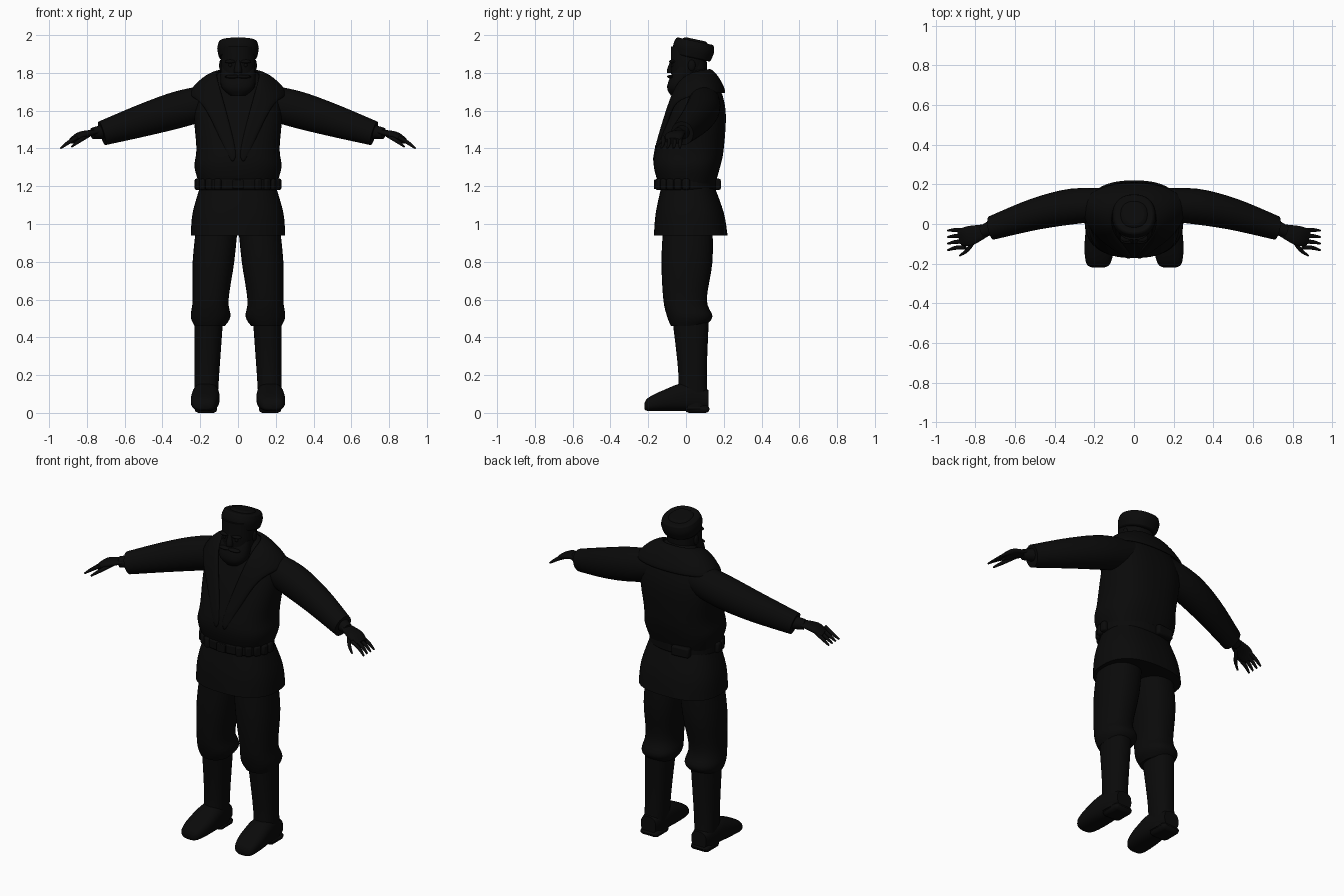
import bpy, bmesh, math
from mathutils import Vector, Matrix

cube = bpy.data.objects.get("Cube")
if cube:
    bpy.data.objects.remove(cube)

black = bpy.data.materials.new("near_black")
black.use_nodes = True
tone = (.003, .003, .003, 1)
black.diffuse_color = tone
black.node_tree.nodes["Principled BSDF"].inputs["Base Color"].default_value = tone


def finish(name, bm, angle=45, bevel=0):
    """Turn a bmesh into a smooth shaded object, with optional soft edges."""
    bmesh.ops.recalc_face_normals(bm, faces=bm.faces)
    mesh = bpy.data.meshes.new(name)
    bm.to_mesh(mesh)
    bm.free()
    mesh.materials.append(black)
    for poly in mesh.polygons:
        poly.use_smooth = True
    mesh.set_sharp_from_angle(angle=math.radians(angle))
    obj = bpy.data.objects.new(name, mesh)
    bpy.context.collection.objects.link(obj)
    if bevel:
        mod = obj.modifiers.new("soft_edges", "BEVEL")
        mod.width, mod.segments = bevel, 2
    return obj


def blend(rows, steps=4):
    """Resample rows of numbers along a smooth spline through them."""
    result = []
    last = len(rows) - 1
    for k in range(last):
        before, start, end, after = (Vector(rows[min(max(k + d, 0), last)]) for d in (-1, 0, 1, 2))
        leave, arrive = (end - before) / 2, (after - start) / 2
        for step in range(steps):
            t = step / steps
            rise = t * t * (3 - 2 * t)
            result.append(start.lerp(end, rise) + leave * t * (1 - t) ** 2 - arrive * t * t * (1 - t))
    return result + [Vector(rows[last])]


def loft(name, frames, n=28, power=2.3, bevel=0):
    """Skin superellipse rings given as (centre, u, v) and cap both ends."""
    bm = bmesh.new()
    swing = lambda t: math.copysign(abs(t) ** (2 / power), t)
    rings = []
    for centre, u, v in frames:
        angles = [math.tau * i / n for i in range(n)]
        rings.append([bm.verts.new(centre + u * swing(math.cos(a)) + v * swing(math.sin(a)))
                      for a in angles])
    for low, high in zip(rings, rings[1:]):
        for i in range(n):
            j = (i + 1) % n
            bm.faces.new((low[i], low[j], high[j], high[i]))
    bm.faces.new(rings[0])
    bm.faces.new(rings[-1])
    return finish(name, bm, bevel=bevel)


def stack(name, rows, s=1, axis="z", **options):
    """Loft along z or y; each row is position, x range, cross range."""
    frames = []
    for t, x0, x1, c0, c1 in blend(rows):
        x, c, half = s * (x0 + x1) / 2, (c0 + c1) / 2, (c1 - c0) / 2
        upright = axis == "z"
        centre = Vector((x, c, t) if upright else (x, t, c))
        across = Vector((0, half, 0) if upright else (0, 0, half))
        frames.append((centre, Vector(((x1 - x0) / 2, 0, 0)), across))
    return loft(name, frames, **options)


def centred(name, rows, **options):
    """Stack symmetric about x = 0; each row is height, half width, y range."""
    return stack(name, [(z, -w, w, y0, y1) for z, w, y0, y1 in rows], **options)


def tube(name, points, s=1, flat=1, **options):
    """Loft along a limb; each point is a position and a radius."""
    path = [(Vector((s * x, y, z)), r) for x, y, z, r in blend(points)]
    axis = (path[-1][0] - path[0][0]).normalized()
    u = axis.cross(Vector((0, 0, 1))).normalized()
    v = u.cross(axis) * flat
    return loft(name, [(c, u * r, v * r) for c, r in path], **options)


def ball(name, centre, size, s=1):
    bm = bmesh.new()
    place = Matrix.Translation((s * centre[0], *centre[1:])) @ Matrix.Diagonal((*size, 1))
    bmesh.ops.create_uvsphere(bm, u_segments=16, v_segments=10, radius=1, matrix=place)
    finish(name, bm)


def box(bm, centre, size, turn=0):
    place = Matrix.Translation(centre) @ Matrix.Rotation(turn, 4, "Z") @ Matrix.Diagonal((*size, 1))
    bmesh.ops.create_cube(bm, size=1, matrix=place)


# Jacket body, flared skirt and belt
centred("jacket_body", [
    (1.2, .2, -.14, .15), (1.3, .23, -.17, .18), (1.4, .22, -.16, .2), (1.6, .23, -.09, .21),
    (1.74, .17, -.02, .17), (1.82, .07, .01, .11)], power=2.5, n=40)
centred("jacket_skirt", [
    (1.2, .2, -.13, .15), (1.06, .24, -.16, .2), (.94, .25, -.17, .22)], power=2.5, n=40)
centred("belt", [(1.18, .21, -.16, .16), (1.24, .21, -.16, .16)], n=40, bevel=.01)

# Pouches spaced around the belt, with a buckle in front
bm = bmesh.new()
for side in (-1, 1):
    for step in range(5):
        a = math.radians(30 + step * 15)
        box(bm, (side * .21 * math.sin(a), -.16 * math.cos(a), 1.21), (.04, .04, .06), side * a)
box(bm, (-.08, .16, 1.21), (.11, .04, .06), .1)
finish("belt_pouches", bm, bevel=.01)
bm = bmesh.new()
box(bm, (0, -.16, 1.21), (.06, .02, .05))
finish("belt_buckle", bm, bevel=.004)

# Broad fur collar running into the lapels, as inner and outer edge points
half = [
    ((0, .12, 1.82), (0, .21, 1.69)), ((.07, .12, 1.82), (.14, .2, 1.69)),
    ((.11, .06, 1.81), (.26, .14, 1.69)), ((.11, 0, 1.79), (.27, .05, 1.68)),
    ((.1, -.05, 1.74), (.2, -.06, 1.65)), ((.06, -.1, 1.6), (.14, -.1, 1.55)),
    ((0, -.17, 1.36), (.03, -.18, 1.3))]
left = [(Vector(a), Vector(b)) for a, b in half]
mirror = Matrix.Diagonal((-1, 1, 1))
right = [(mirror @ a, mirror @ b) for a, b in left[1:]]
bm = bmesh.new()
strips = []
for a, b in right[::-1] + left:
    swell = Vector((0, 0, .2)) * (a - b).length ** 1.2 * (a.z > 1.7)
    strips.append([bm.verts.new(p) for p in (a, (a + b) / 2 + swell, b)])
for p, q in zip(strips, strips[1:]):
    for i in range(2):
        bm.faces.new((p[i], p[i + 1], q[i + 1], q[i]))
collar = finish("fur_collar", bm, 80)
mod = collar.modifiers.new("thickness", "SOLIDIFY")
mod.thickness, mod.offset = .024, 0
mod = collar.modifiers.new("rounding", "SUBSURF")
mod.levels = mod.render_levels = 2

for s, side in ((1, "left_"), (-1, "right_")):
    # Sleeve, cuff and hand
    tube(side + "sleeve", [(.1, .1, 1.66, .08), (.3, .09, 1.61, .09), (.5, .05, 1.55, .08),
                           (.72, -.02, 1.48, .06)], s, 1.08, power=2)
    tube(side + "inner_cuff", [(.7, -.01, 1.49, .04), (.77, -.04, 1.48, .03)], s, power=2)
    tube(side + "palm", [(.74, -.03, 1.49, .03), (.83, -.06, 1.47, .05),
                         (.88, -.07, 1.44, .04)], s, .4)
    for i, finger in enumerate(("little", "ring", "middle", "index")):
        y = -.03 * (i + 1)
        tube(side + finger + "_finger", [(.85, y, 1.46, .01), (.9, y, 1.43, .01),
                                         (.94, y * 1.1, 1.4, .005)], s, n=10)
    tube(side + "thumb", [(.79, -.06, 1.47, .01), (.84, -.13, 1.44, .01),
                          (.88, -.16, 1.41, .005)], s, n=10)

    # Trouser leg gathered over a tall boot
    stack(side + "trouser_leg", [
        (1, 0, .22, -.12, .14), (.8, .02, .24, -.13, .14), (.6, .05, .24, -.12, .11),
        (.51, .04, .25, -.1, .14), (.46, .07, .23, -.08, .1)], s)
    stack(side + "boot_shaft", [
        (.48, .08, .23, -.07, .12), (.2, .1, .23, -.04, .11), (.03, .11, .23, -.05, .12)], s)
    stack(side + "boot_foot", [
        (.12, .12, .22, .02, .12), (0, .1, .24, .01, .16), (-.12, .1, .25, .01, .12),
        (-.2, .12, .24, .01, .08), (-.22, .15, .21, .02, .05)], s, "y", power=2.6)
    bm = bmesh.new()
    box(bm, (s * .17, .06, .02), (.12, .13, .04))
    finish(side + "boot_heel", bm, bevel=.02)

    # Ear, eye, brow and half of the moustache
    ball(side + "ear", (.09, .03, 1.84), (.01, .02, .03), s)
    ball(side + "eye", (.04, -.07, 1.84), (.01, .01, .01), s)
    ball(side + "brow", (.04, -.07, 1.86), (.03, .02, .01), s)
    ball(side + "moustache", (.03, -.08, 1.78), (.04, .02, .01), s)

# Head, beard and nose
centred("neck", [(1.7, .08, -.02, .11), (1.86, .08, -.02, .11)])
centred("head", [(1.72, .07, -.07, .06), (1.82, .09, -.08, .1), (1.94, .09, -.08, .11)])
centred("beard", [(1.68, .04, -.08, -.02), (1.73, .09, -.1, .02), (1.83, .09, -.06, .04)])
centred("nose", [(1.8, .02, -.1, -.06), (1.82, .02, -.1, -.06), (1.87, .01, -.08, -.06)], n=14)

# Fur hat, tipped back: thick band and low crown
for name, profile in (("hat_band", ((0, .1), (.05, .11), (.09, .1))),
                      ("hat_crown", ((.06, .09), (.1, .06)))):
    part = centred(name, [(z, w, -w, w) for z, w in profile], n=36, bevel=.01)
    part.location = (0, .03, 1.88)
    part.rotation_euler.x = -.21
